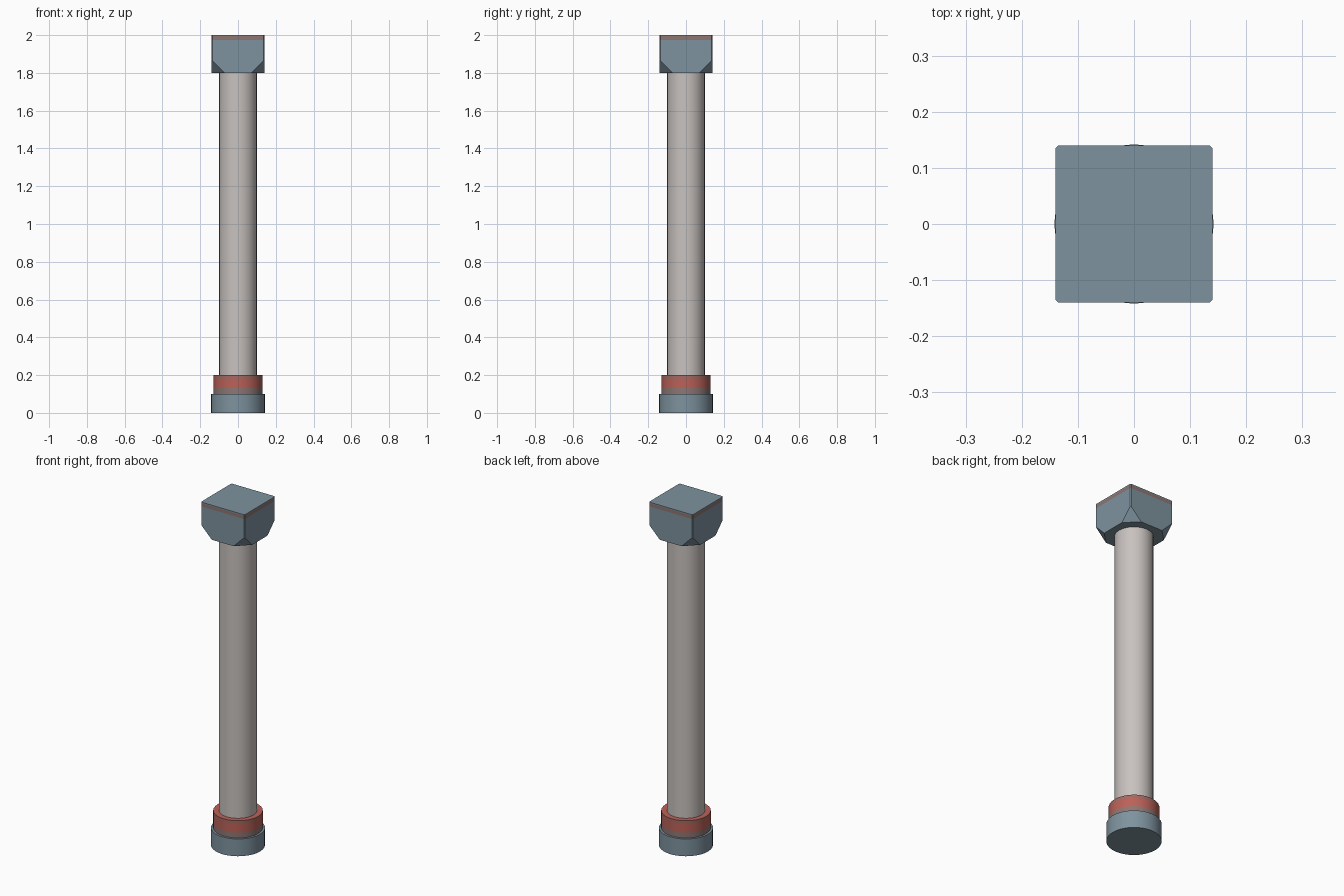
import bpy, bmesh, math

if "Cube" in bpy.data.objects:
    bpy.data.objects.remove(bpy.data.objects["Cube"])


def material(name, rgb):
    m = bpy.data.materials.new(name)
    m.diffuse_color = (*rgb, 1)
    m.use_nodes = True
    m.node_tree.nodes["Principled BSDF"].inputs["Base Color"].default_value = m.diffuse_color
    return m


slate = material("slate", (0.21, 0.29, 0.345))
stone = material("pale stone", (0.58, 0.54, 0.52))
red = material("brick red", (0.50, 0.12, 0.098))
dull_red = material("dull red", (0.38, 0.14, 0.12))
brown = material("grey brown", (0.27, 0.18, 0.17))


def finish(name, bm, mats):
    bmesh.ops.recalc_face_normals(bm, faces=bm.faces[:])
    me = bpy.data.meshes.new(name)
    bm.to_mesh(me)
    bm.free()
    for m in mats:
        me.materials.append(m)
    ob = bpy.data.objects.new(name, me)
    bpy.context.collection.objects.link(ob)
    return ob


def drum(name, radius, levels, mats, top_index=0, n=32):
    """Closed cylinder with one material per height band."""
    bm = bmesh.new()
    rings = [[bm.verts.new((radius * math.cos(2 * math.pi * i / n),
                            radius * math.sin(2 * math.pi * i / n), z))
              for i in range(n)] for z in levels]
    for k in range(len(rings) - 1):
        for i in range(n):
            j = (i + 1) % n
            f = bm.faces.new((rings[k][i], rings[k][j], rings[k + 1][j], rings[k + 1][i]))
            f.material_index = k
            f.smooth = True
    bm.faces.new(rings[0][::-1])
    bm.faces.new(rings[-1]).material_index = top_index
    # keep the rims crisp
    for e in bm.edges:
        if len(e.link_faces) == 2 and any(len(f.verts) > 4 for f in e.link_faces):
            e.smooth = False
    return finish(name, bm, mats)


# Base, banded collar and shaft
drum("base", 0.142, [0, 0.1], [slate])
drum("collar", 0.13, [0.1, 0.132, 0.18, 0.2], [brown, red, dull_red], top_index=1)
drum("shaft", 0.1, [0.2, 1.8], [stone])

# Capital: square block, slim corner bevels, lower corners cut away
h, e, cut = 0.14, 0.005, 0.07
bm = bmesh.new()
for sx in (-1, 1):
    for sy in (-1, 1):
        for inset, z in ((e, 2.0), (e, 1.865), (cut, 1.8)):
            bm.verts.new((sx * (h - inset), sy * h, z))
            bm.verts.new((sx * h, sy * (h - inset), z))
bmesh.ops.convex_hull(bm, input=bm.verts[:])
bmesh.ops.dissolve_limit(bm, angle_limit=0.02, verts=bm.verts[:], edges=bm.edges[:])
# Painted stripe below the top edge
for z in (1.975, 1.994):
    bmesh.ops.bisect_plane(bm, geom=bm.verts[:] + bm.edges[:] + bm.faces[:],
                           plane_co=(0, 0, z), plane_no=(0, 0, 1))
for f in bm.faces:
    if 1.975 < f.calc_center_median().z < 1.994:
        f.material_index = 1
finish("capital", bm, [slate, brown])
